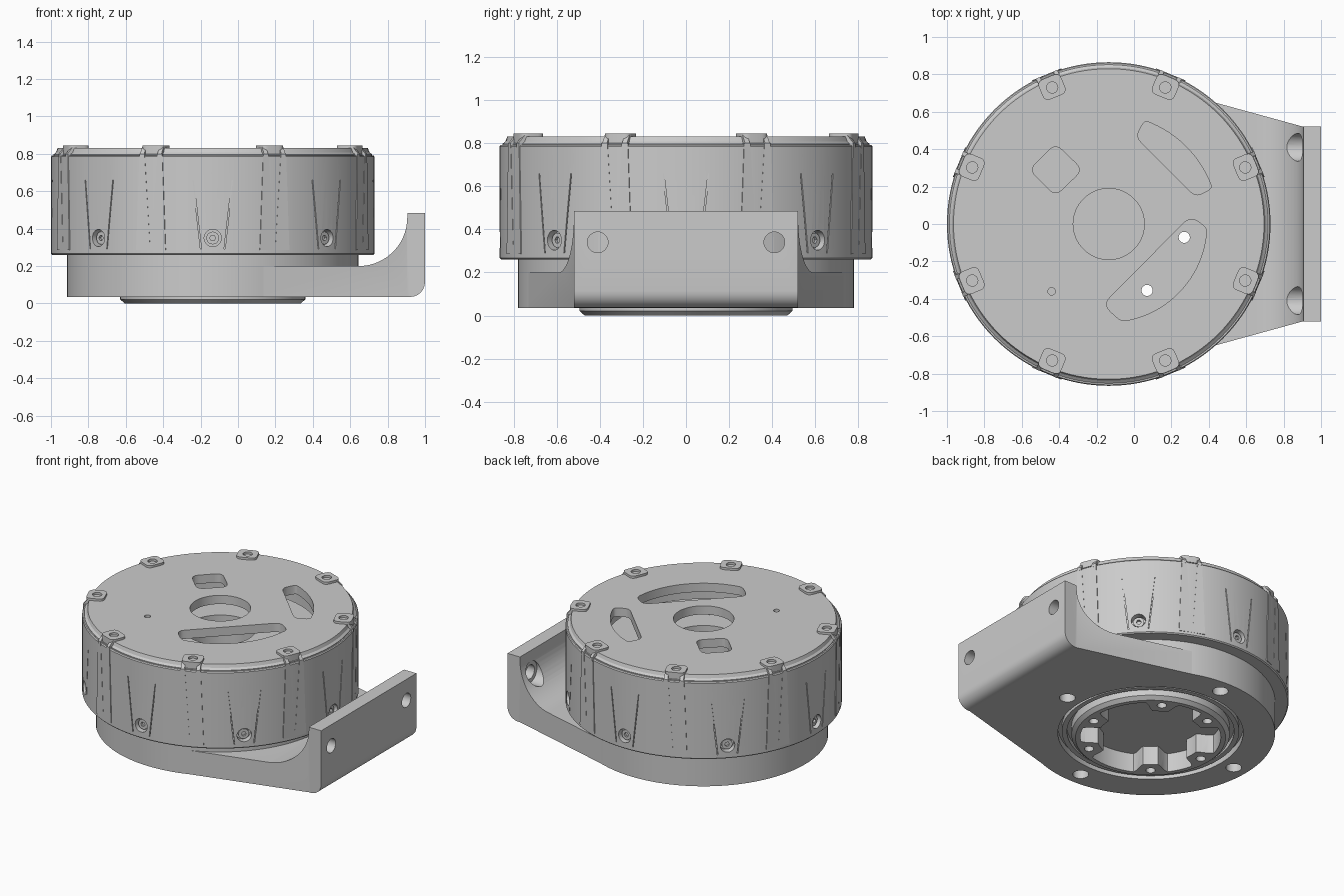
import bpy, bmesh
from math import sin, cos, pi, radians
from mathutils import Matrix, Vector

if "Cube" in bpy.data.objects:
    bpy.data.objects.remove(bpy.data.objects["Cube"])

CX = -0.135          # axis of the round body
CENTRE = Matrix.Translation((CX, 0, 0))


def finish(name, bm, mat):
    bmesh.ops.remove_doubles(bm, verts=bm.verts, dist=1e-5)
    bmesh.ops.recalc_face_normals(bm, faces=bm.faces)
    me = bpy.data.meshes.new(name)
    bm.to_mesh(me)
    bm.free()
    me.transform(mat)
    ob = bpy.data.objects.new(name, me)
    bpy.context.collection.objects.link(ob)
    return ob


def add_prism(bm, pts, a, b, mat=Matrix()):
    lo = [bm.verts.new(mat @ Vector((x, y, a))) for x, y in pts]
    hi = [bm.verts.new(mat @ Vector((x, y, b))) for x, y in pts]
    n = len(pts)
    bm.faces.new(lo[::-1])
    bm.faces.new(hi)
    for i in range(n):
        j = (i + 1) % n
        bm.faces.new((lo[i], lo[j], hi[j], hi[i]))


def prisms(name, items, mat=Matrix()):
    """items: (outline, start, end, matrix)"""
    bm = bmesh.new()
    for it in items:
        add_prism(bm, *it)
    return finish(name, bm, mat)


def lathe(name, profile, n=128):
    bm = bmesh.new()
    rings = [[bm.verts.new((r * cos(2 * pi * k / n), r * sin(2 * pi * k / n), z))
              for k in range(n)] for r, z in profile]
    for i in range(len(rings)):
        p, q = rings[i], rings[(i + 1) % len(rings)]
        if profile[i][0] == 0 and profile[(i + 1) % len(rings)][0] == 0:
            continue
        for k in range(n):
            m = (k + 1) % n
            bm.faces.new((p[k], p[m], q[m], q[k]))
    return finish(name, bm, CENTRE)


def circle(r, x=0, y=0, n=32):
    return [(x + r * cos(2 * pi * k / n), y + r * sin(2 * pi * k / n)) for k in range(n)]


def rounded(pts, r, n=5):
    """round each corner of an outline with a small quadratic curve"""
    out = []
    for i, p in enumerate(pts):
        p = Vector(p)
        u, v = Vector(pts[i - 1]) - p, Vector(pts[(i + 1) % len(pts)]) - p
        a = p + u.normalized() * min(r, u.length * .45)
        b = p + v.normalized() * min(r, v.length * .45)
        for k in range(n + 1):
            t = k / n
            out.append(tuple(a * (1 - t) ** 2 + p * 2 * t * (1 - t) + b * t * t))
    return out


def boolean(ob, cutter, op='DIFFERENCE'):
    mod = ob.modifiers.new('cut', 'BOOLEAN')
    mod.object, mod.operation, mod.solver = cutter, op, 'EXACT'
    bpy.context.view_layer.objects.active = ob
    bpy.ops.object.modifier_apply(modifier=mod.name)
    bpy.data.objects.remove(cutter)


def turn(deg):
    return CENTRE @ Matrix.Rotation(radians(deg), 4, 'Z')


# local (tangent, up, radial) axes for features on the outer wall
SIDE = Matrix(((0, 0, 1, 0), (1, 0, 0, 0), (0, 1, 0, 0), (0, 0, 0, 1)))
I = Matrix()
SCREWS = [c + d for c in (-35, 85, 205) for d in (-25, 25)]


def screw_holes(r=.03):
    return prisms('cutter', [(circle(r, .41, 0, 20), -.2, .74, turn(a)) for a in SCREWS])


# base disc with bearing groove and four mounting holes
base = lathe('base_disc', [(.58, .035), (.78, .035), (.78, .268), (.49, .268), (.49, .08), (.58, .08)])
boolean(base, prisms('cutter', [(circle(.05, .68), -.1, .2, turn(a)) for a in range(0, 360, 90)]))
lathe('bearing_ring', [(.523, .045), (.555, .045), (.555, .1), (.523, .1)])

# bracket arm: side profile intersected with tapered plan
prof = [(-.2, .035)] + [(.92 + .08 * sin(radians(t)), .115 - .08 * cos(radians(t))) for t in range(0, 91, 15)]
prof += [(1, .485), (.905, .485)]
prof += [(.645 + .26 * cos(radians(t)), .46 - .26 * sin(radians(t))) for t in range(0, 91, 6)] + [(-.2, .2)]
XZ = Matrix(((1, 0, 0, 0), (0, 0, -1, 0), (0, 1, 0, 0), (0, 0, 0, 1)))
arm = prisms('bracket_arm', [(prof, -.9, .9, XZ)])
plan = [(.067, -.75), (.905, -.52), (1.1, -.52), (1.1, .52), (.905, .52), (.067, .75)]
boolean(arm, prisms('cutter', [(plan, -.1, .6, I)]), 'INTERSECT')
boolean(arm, prisms('cutter', [(circle(.765, CX, 0, 128), -.1, .6, I)]))
XDIR = [(s * .41, .34) for s in (-1, 1)]
boolean(arm, prisms('cutter', [(circle(.048, *p), .8, 1.1, SIDE) for p in XDIR]))
boolean(arm, prisms('cutter', [(circle(.075, *p), .6, .905, SIDE) for p in XDIR]))

# output hub with lobed recess and screw holes
hub = lathe('output_hub', [(0, 0), (.47, 0), (.495, .022), (.495, .25), (0, .25)])
star = []
for k in range(180):
    d = min(abs((2 * k - a + 180) % 360 - 180) for a in SCREWS)
    t = min(max((d - 8) / 6, 0), 1)
    r = .335 + .105 * t * t * (3 - 2 * t)
    star.append((CX + r * cos(radians(2 * k)), r * sin(radians(2 * k))))
boolean(hub, prisms('cutter', [(star, -.1, .13, I)]))
boolean(hub, screw_holes())
lathe('hub_lip', [(.44, -.0), (.45, 0), (.45, .012), (.44, .012)])

# inner core seen through the windows
core = lathe('inner_core', [(.22, .25), (.62, .25), (.62, .68), (.22, .68)])
boolean(core, screw_holes())

# outer housing with countersunk side bolts and slanted creases
housing = lathe('housing', [(.74, .26), (.858, .26), (.865, .267), (.865, .785), (.86, .792),
                            (.80, .792), (.80, .29), (.74, .29)])
cuts = []
for k in range(8):
    M = turn(45 * k) @ SIDE
    cuts.append((circle(.046, 0, .35, 24), .82, .9, M))
    for s in (-1, 1):
        crease = [(s * .06, .29), (s * .066, .29), (s * .108, .66), (s * .102, .66)]
        cuts.append((crease, .852, .9, M))
boolean(housing, prisms('cutter', cuts))
bolts = prisms('side_bolts', [(circle(.034, 0, .35, 20), .80, .845, turn(45 * k) @ SIDE) for k in range(8)])
boolean(bolts, prisms('cutter', [(circle(.016, 0, .35, 6), .83, .9, turn(45 * k) @ SIDE) for k in range(8)]))

# top cover with centre bore, three windows and a pin hole
cover = lathe('top_cover', [(0, .77), (.852, .77), (.852, .797), (.838, .808), (.83, .83), (0, .83)])


def arc(r, a0, a1, n=14):
    return [(CX + r * cos(radians(a0 + (a1 - a0) * k / n)), r * sin(radians(a0 + (a1 - a0) * k / n)))
            for k in range(n + 1)]


large = rounded([(-.165, -.43), *arc(.525, -83, -2), (.30, .04)], .05)
small = rounded([(.33, .145), *arc(.585, 19, 71), (.01, .465)], .04)
diamond = rounded([(-.42, .43), (-.56, .29), (-.42, .15), (-.275, .29)], .05)
holes = [circle(.19, CX, 0, 64), large, small, diamond, circle(.02, -.44, -.36, 16)]
boolean(cover, prisms('cutter', [(h, .7, .9, I) for h in holes]))

# eight clips: notched rib on the wall and a screwed pad on the cover
rib = [(-.085, .285), (.085, .285), (.066, .80), (.036, .80), (.006, .33), (-.006, .33), (-.036, .80), (-.066, .80)]
hook = [(.80, .78), (.867, .78), (.867, .80), (.835, .838), (.82, .843), (.80, .843)]
pad = rounded([(.735, -.065), (.85, -.065), (.85, .065), (.735, .065)], .035)
angles = [22.5 + 45 * k for k in range(8)]
prisms('clip_ribs', [(rib, .83, .866, turn(a) @ SIDE) for a in angles])
prisms('clip_hooks', [(hook, s - .012, s + .012, turn(a) @ XZ) for a in angles for s in (-.05, .05)])
pads = prisms('clip_pads', [(pad, .80, .845, turn(a)) for a in angles])
boolean(pads, prisms('cutter', [(circle(.03, .79, 0, 20), .82, .9, turn(a)) for a in angles]))

for ob in list(bpy.context.scene.objects):
    bpy.ops.object.select_all(action='DESELECT')
    ob.select_set(True)
    bpy.context.view_layer.objects.active = ob
    bpy.ops.object.shade_smooth_by_angle(angle=radians(30))
